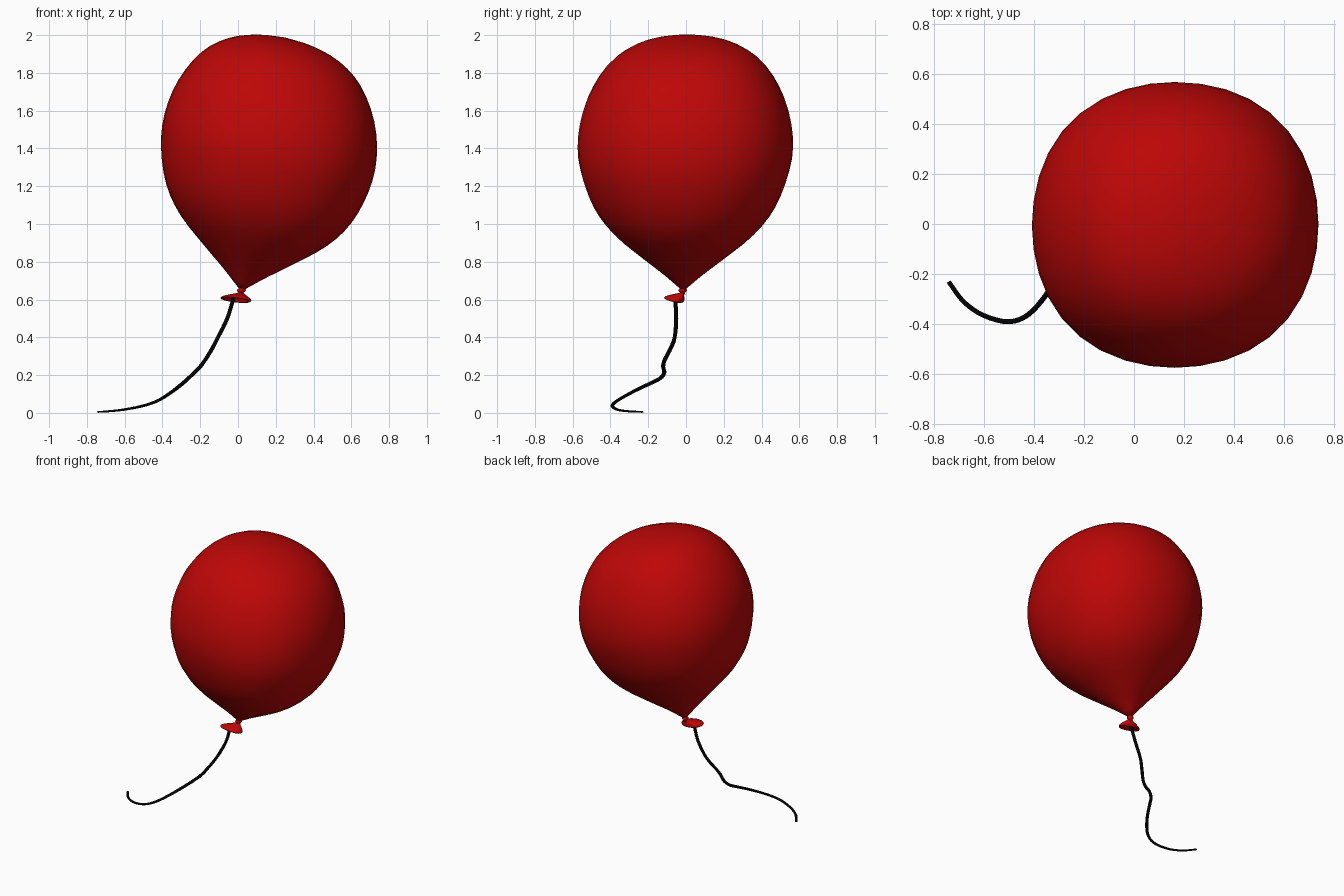
import bpy, bmesh
from math import sin, cos, pi, radians
from mathutils import Vector, Matrix

if "Cube" in bpy.data.objects:
    bpy.data.objects.remove(bpy.data.objects["Cube"], do_unlink=True)


def material(name, color):
    m = bpy.data.materials.new(name)
    m.use_nodes = True
    m.diffuse_color = (*color, 1)
    bsdf = next(n for n in m.node_tree.nodes if n.type == "BSDF_PRINCIPLED")
    bsdf.inputs["Base Color"].default_value = (*color, 1)
    return m


red = material("balloon red", (0.51, 0.002, 0.002))
black = material("string black", (0.001, 0.001, 0.001))


def smooth_points(points, steps):
    """Catmull-Rom curve through the given points."""
    p = [Vector(q) for q in points]
    p = [2 * p[0] - p[1]] + p + [2 * p[-1] - p[-2]]
    out = []
    for a, b, c, d in zip(p, p[1:], p[2:], p[3:]):
        for i in range(steps):
            t = i / steps
            out.append(b + (c - a) * t / 2 + (a - 2.5 * b + 2 * c - d / 2) * t * t
                       + (1.5 * (b - c) + (d - a) / 2) * t ** 3)
    return out + [p[-2]]


def loft(name, rings, sides, mat, squareness=0):
    """Skin a list of (centre, radius_x, radius_y, rotation) rings, capped at both ends."""
    bm = bmesh.new()
    angles = [2 * pi * i / sides for i in range(sides)]
    loops = []
    for centre, rx, ry, rot in rings:
        loops.append([bm.verts.new(Vector(centre) + rot @ Vector(
            (rx * cos(a), ry * sin(a), 0)) * (1 + squareness * (1 - cos(4 * a))))
            for a in angles])
    for a, b in zip(loops, loops[1:]):
        for i in range(sides):
            j = (i + 1) % sides
            bm.faces.new((a[i], a[j], b[j], b[i]))
    bm.faces.new(loops[0][::-1])
    bm.faces.new(loops[-1])
    bmesh.ops.recalc_face_normals(bm, faces=bm.faces)
    for f in bm.faces:
        f.smooth = True
    mesh = bpy.data.meshes.new(name)
    bm.to_mesh(mesh)
    bm.free()
    mesh.materials.append(mat)
    obj = bpy.data.objects.new(name, mesh)
    bpy.context.collection.objects.link(obj)
    return obj


# Balloon body: (radius, distance along the leaning axis)
profile = [(0.02, 0), (0.12, 0.085), (0.235, 0.175), (0.395, 0.31), (0.5, 0.455),
           (0.562, 0.64), (0.574, 0.82), (0.53, 1.01), (0.43, 1.18),
           (0.3, 1.281), (0.15, 1.331), (0.004, 1.346)]
lean = Matrix.Rotation(radians(12), 3, "Y")
neck = Vector((0.02, -0.015, 0.66))
body = []
for r, t in smooth_points(profile, 3):
    centre = neck + lean @ Vector((-0.027 * t * t, 0.015 * t, t))
    # Slightly narrower front to back near the neck
    body.append((centre, r, r * (0.94 + 0.05 * min(1, t / 0.7)), lean))
loft("balloon_body", body, 36, red, 0.014)

# Tied knot under the body, with a pinched waist
knot = [(0.02, 0.668), (0.014, 0.66), (0.023, 0.652), (0.023, 0.645),
        (0.013, 0.637), (0.015, 0.627)]
loft("knot", [((0.02 - (0.668 - z) * 0.1, -0.018, z), r, r, Matrix.Identity(3))
              for r, z in knot], 14, red)

# Flared mouth, open towards the front and below
tip, rim = Vector((0.018, -0.018, 0.636)), Vector((-0.01, -0.062, 0.602))
tilt = Matrix.Rotation(radians(7), 3, "Y") @ Matrix.Rotation(radians(-14), 3, "X")
mouth = [(0, 0.014), (0.25, 0.03), (0.5, 0.052), (0.8, 0.074), (1, 0.082),
         (1.15, 0.078), (0.95, 0.06), (0.65, 0.03)]
loft("mouth_lip", [(tip.lerp(rim, t), r, r * 0.63, tilt) for t, r in mouth], 20, red)

# Trailing string, thinner towards its loose end
path = [(-0.02, -0.058, 0.62), (-0.057, -0.052, 0.5), (-0.106, -0.06, 0.4),
        (-0.137, -0.082, 0.34), (-0.174, -0.113, 0.28), (-0.2, -0.121, 0.245),
        (-0.232, -0.115, 0.212), (-0.262, -0.135, 0.184), (-0.285, -0.175, 0.163),
        (-0.345, -0.275, 0.115), (-0.42, -0.36, 0.067),
        (-0.5, -0.39, 0.038), (-0.6, -0.365, 0.018), (-0.68, -0.31, 0.009),
        (-0.74, -0.23, 0.005)]
points = smooth_points(path, 4)
string = []
for i, p in enumerate(points):
    along = points[min(i + 1, len(points) - 1)] - points[max(i - 1, 0)]
    # Frame keeps one axis level, so the rings do not twist
    side = Vector((along.y, -along.x, 0)).normalized()
    rot = Matrix((side, along.normalized().cross(side), along.normalized())).transposed()
    fade = max(0, i / (len(points) - 1) - 0.55) / 0.45
    string.append((p, 0.011 - 0.002 * fade, 0.0105 - 0.006 * fade, rot))
loft("string", string, 8, black)
